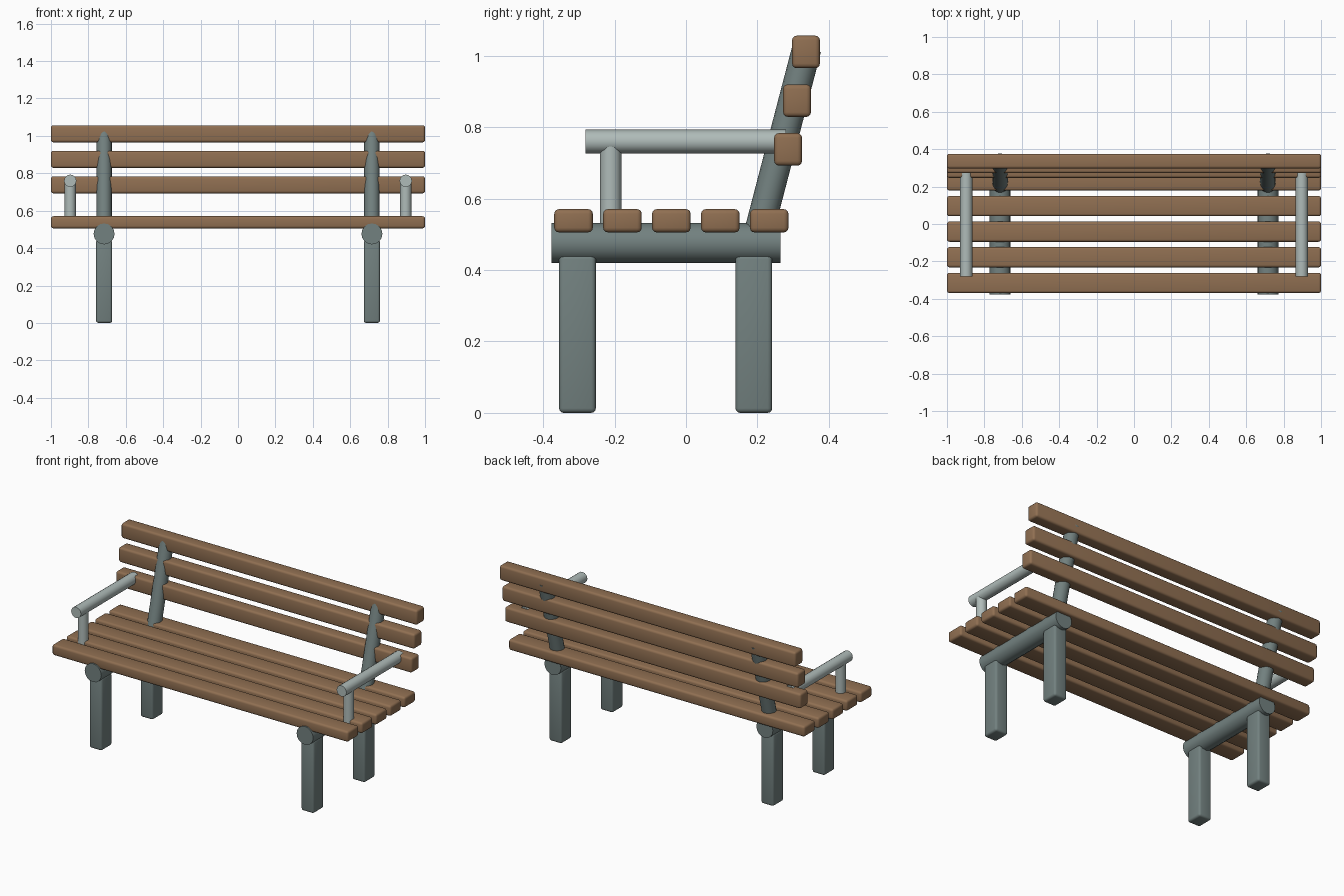
import bpy
import bmesh
import math
from mathutils import Vector

if "Cube" in bpy.data.objects:
    bpy.data.objects.remove(bpy.data.objects["Cube"], do_unlink=True)


def make_material(name, rgb):
    mat = bpy.data.materials.new(name)
    mat.use_nodes = True
    mat.diffuse_color = (*rgb, 1)
    mat.node_tree.nodes["Principled BSDF"].inputs["Base Color"].default_value = (*rgb, 1)
    return mat


wood = make_material("brown wood", (0.28, 0.16, 0.084))
iron = make_material("dark grey metal", (0.17, 0.22, 0.215))
steel = make_material("light grey metal", (0.43, 0.50, 0.485))


def finish(name, bm, mat):
    mesh = bpy.data.meshes.new(name)
    bm.to_mesh(mesh)
    bm.free()
    mesh.materials.append(mat)
    obj = bpy.data.objects.new(name, mesh)
    bpy.context.collection.objects.link(obj)
    bpy.ops.object.select_all(action="DESELECT")
    obj.select_set(True)
    bpy.context.view_layer.objects.active = obj
    bpy.ops.object.shade_smooth_by_angle(angle=math.radians(40))
    return obj


def rounded_box(name, centre, size, mat, bevel=0.013):
    bm = bmesh.new()
    bmesh.ops.create_cube(bm, size=1)
    bmesh.ops.scale(bm, vec=size, verts=bm.verts)
    bmesh.ops.bevel(bm, geom=bm.edges[:], offset=bevel, segments=3,
                    profile=0.5, affect="EDGES")
    obj = finish(name, bm, mat)
    obj.location = centre
    return obj


def tube(name, start, end, radius, mat, sides=16):
    start, end = Vector(start), Vector(end)
    axis = end - start
    bm = bmesh.new()
    bmesh.ops.create_cone(bm, cap_ends=True, segments=sides, radius1=radius,
                          radius2=radius, depth=axis.length)
    obj = finish(name, bm, mat)
    obj.location = (start + end) / 2
    obj.rotation_euler = axis.to_track_quat("Z", "Y").to_euler()
    return obj


# Seat slats, front to back
for i in range(5):
    rounded_box(f"seat_slat_{i + 1}", (0, -0.315 + 0.137 * i, 0.538),
                (2, 0.108, 0.065), wood)

# Backrest slats, stepping back as they rise
for i in range(3):
    rounded_box(f"back_slat_{i + 1}", (0, 0.286 + 0.025 * i, 0.738 + 0.1365 * i),
                (2, 0.078, 0.091), wood)

# Frame and armrest on each side
for side, s in (("left", 1), ("right", -1)):
    x = 0.716 * s
    for end, y in (("front", -0.304), ("back", 0.19)):
        rounded_box(f"{side}_{end}_leg", (x, y, 0.2215),
                    (0.086, 0.103, 0.443), iron)
    tube(f"{side}_seat_rail", (x, -0.377, 0.476), (x, 0.264, 0.476), 0.056, iron)
    tube(f"{side}_back_post", (x, 0.197, 0.48), (x, 0.338, 1.02), 0.041, iron)

    x = 0.897 * s
    tube(f"{side}_armrest", (x, -0.282, 0.76), (x, 0.28, 0.76), 0.033, steel)
    tube(f"{side}_armrest_support", (x, -0.211, 0.53), (x, -0.211, 0.755), 0.03, steel)
